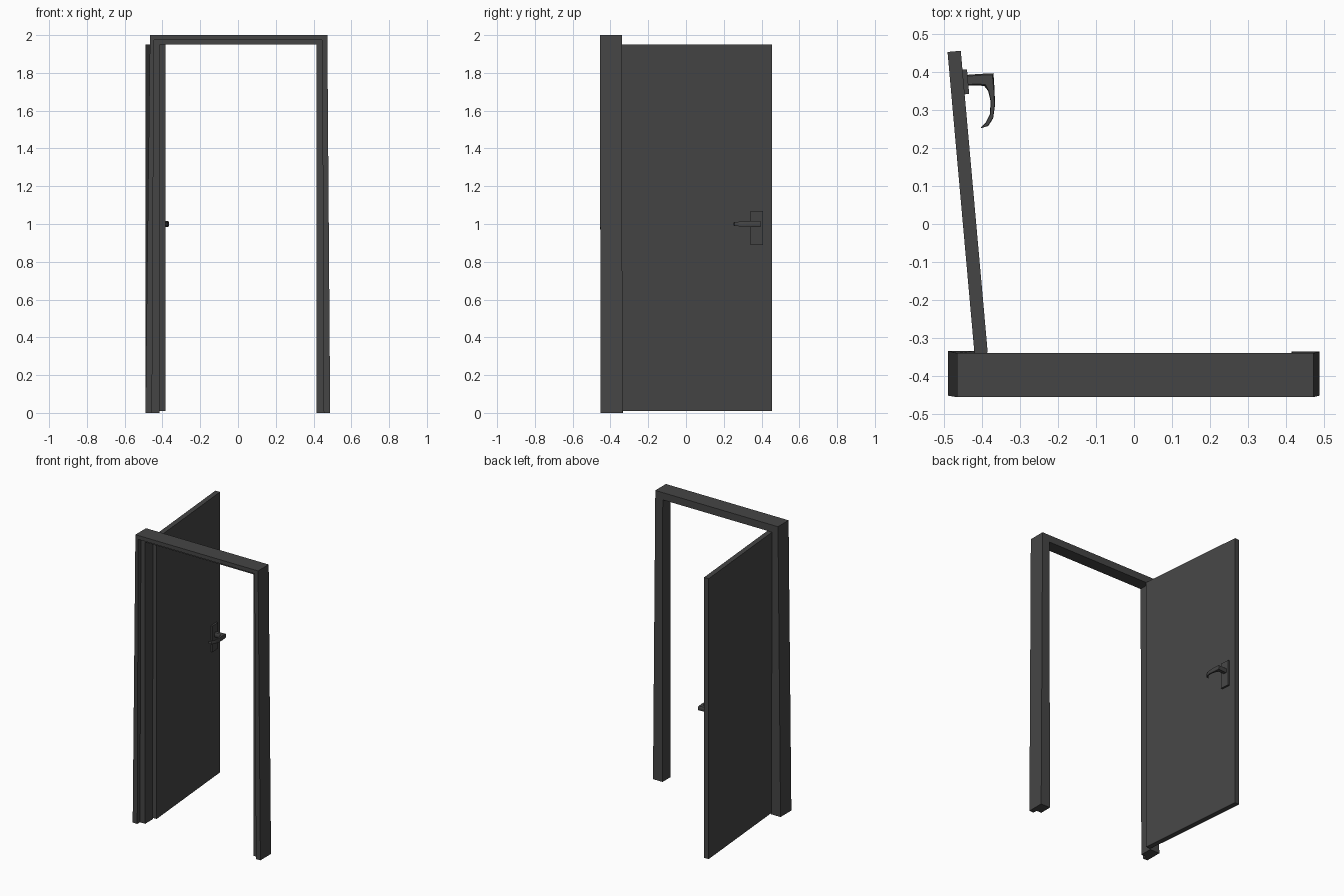
import bpy, bmesh, math
from mathutils import Vector

if "Cube" in bpy.data.objects:
    bpy.data.objects.remove(bpy.data.objects["Cube"])

dark = bpy.data.materials.new("dark_grey")
dark.diffuse_color = (0.06, 0.06, 0.06, 1)
dark.use_nodes = True
dark.node_tree.nodes["Principled BSDF"].inputs["Base Color"].default_value = dark.diffuse_color


def loft(name, rings, smooth=False):
    """Bridge equal-sized vertex rings and cap both ends."""
    bm = bmesh.new()
    vs = [[bm.verts.new(p) for p in r] for r in rings]
    n = len(rings[0])
    for a, b in zip(vs, vs[1:]):
        for i in range(n):
            j = (i + 1) % n
            bm.faces.new((a[i], a[j], b[j], b[i]))
    bm.faces.new(vs[0])
    bm.faces.new(vs[-1])
    bmesh.ops.recalc_face_normals(bm, faces=bm.faces)
    me = bpy.data.meshes.new(name)
    bm.to_mesh(me)
    bm.free()
    me.materials.append(dark)
    ob = bpy.data.objects.new(name, me)
    bpy.context.collection.objects.link(ob)
    if smooth:
        bpy.ops.object.select_all(action='DESELECT')
        ob.select_set(True)
        bpy.context.view_layer.objects.active = ob
        bpy.ops.object.shade_smooth_by_angle(angle=math.radians(35))
    return ob


# Door frame: rebated profile swept round a mitred, slightly splayed U
def frame_ring(outer, step, inner, y0, y1):
    y_step = y0 + 0.03
    corners = [(outer, y0), (step, y0), (step, y_step),
               (inner, y_step), (inner, y1), (outer, y1)]
    return [(x, y, z) for (x, z), y in corners]


loft("door_frame", [
    frame_ring((-0.49, 0), (-0.455, 0), (-0.415, 0), -0.452, -0.334),
    frame_ring((-0.466, 2), (-0.445, 1.973), (-0.412, 1.95), -0.456, -0.34),
    frame_ring((0.473, 2), (0.446, 1.973), (0.416, 1.95), -0.456, -0.34),
    frame_ring((0.488, 0), (0.454, 0), (0.415, 0), -0.452, -0.336),
])

# Door leaf, hinged on the left post and swung open
hinge, free = Vector((-0.42, -0.342)), Vector((-0.491, 0.453))
along = (free - hinge).normalized()
normal = Vector((along.y, -along.x))


def on_door(u, n, z):
    """Point at u along the leaf from the hinge, n out of its back face."""
    p = hinge + along * u + normal * n
    return (p.x, p.y, z)


def door_box(name, u0, u1, n0, n1, z0, z1):
    return loft(name, [[on_door(u0, n0, z), on_door(u1, n0, z),
                        on_door(u1, n1, z), on_door(u0, n1, z)]
                       for z in (z0, z1)])


length = (free - hinge).length
door_box("door_leaf", 0, length, 0, 0.035, 0.01, 1.95)

# Handle backplate
door_box("handle_plate", 0.683, 0.748, 0.034, 0.047, 0.89, 1.07)

# Lever handle: (outer x, outer y, inner x, inner y, half height)
sections = [
    (-0.448, 0.392, -0.446, 0.364, 0.015),
    (-0.410, 0.395, -0.408, 0.365, 0.015),
    (-0.370, 0.397, -0.394, 0.363, 0.015),
    (-0.367, 0.350, -0.384, 0.350, 0.015),
    (-0.366, 0.312, -0.378, 0.325, 0.013),
    (-0.371, 0.278, -0.379, 0.290, 0.012),
    (-0.384, 0.258, -0.391, 0.266, 0.011),
    (-0.404, 0.252, -0.402, 0.256, 0.008),
]
rings = []
for ox, oy, ix, iy, h in sections:
    ring = []
    for t, s in ((0.12, -1), (0, -0.6), (0, 0.6), (0.12, 1),
                 (0.88, 1), (1, 0.6), (1, -0.6), (0.88, -1)):
        ring.append((ox + (ix - ox) * t, oy + (iy - oy) * t, 1.0 + s * h))
    rings.append(ring)
loft("handle_lever", rings, smooth=True)
